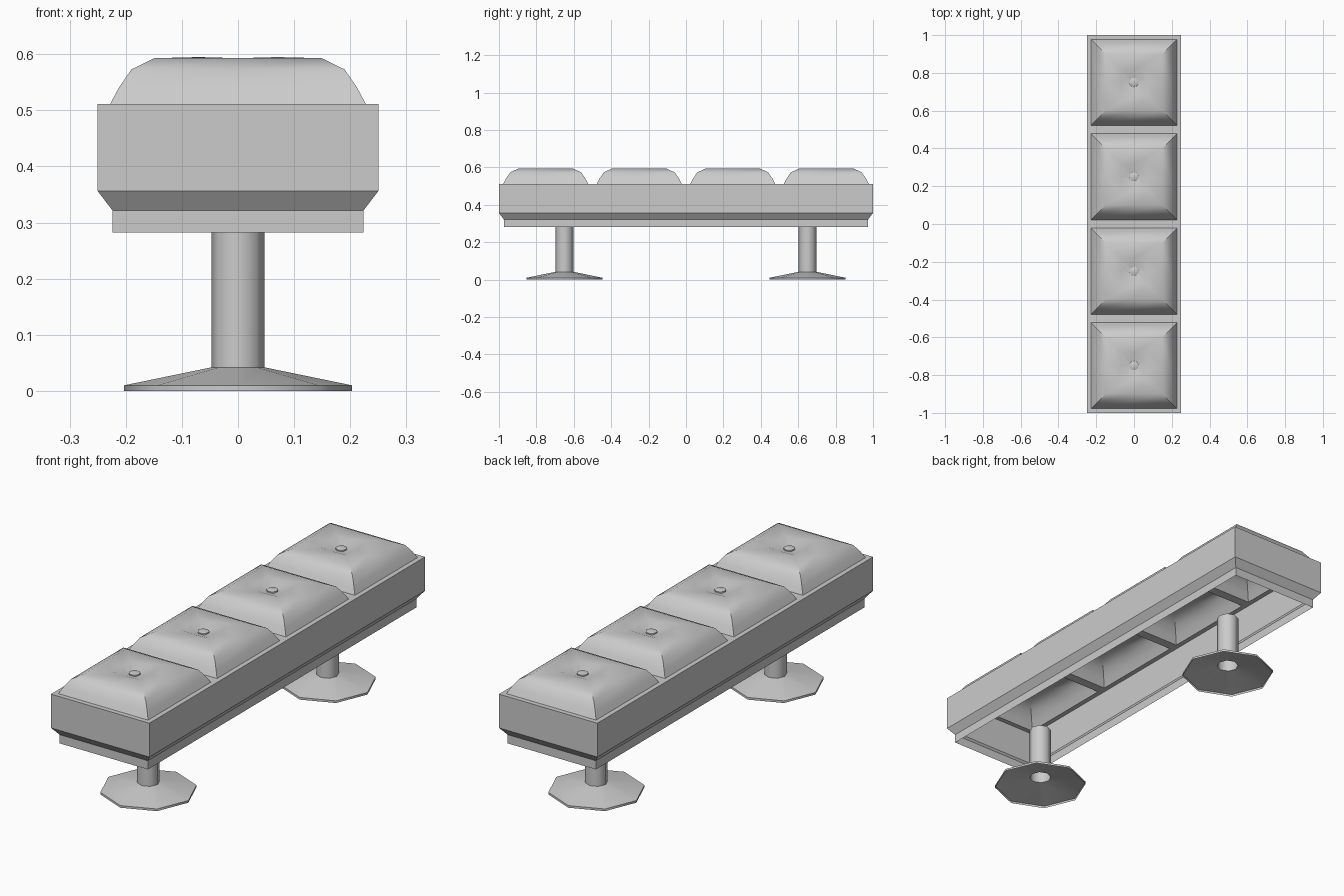
import bpy, bmesh, math
from math import cos, sin, pi

if "Cube" in bpy.data.objects:
    bpy.data.objects.remove(bpy.data.objects["Cube"])


def make_object(name, bm, loc=(0, 0, 0), smooth=None):
    mesh = bpy.data.meshes.new(name)
    bmesh.ops.recalc_face_normals(bm, faces=bm.faces)
    bm.to_mesh(mesh)
    bm.free()
    obj = bpy.data.objects.new(name, mesh)
    obj.location = loc
    bpy.context.collection.objects.link(obj)
    if smooth:
        bpy.ops.object.select_all(action='DESELECT')
        obj.select_set(True)
        bpy.context.view_layer.objects.active = obj
        bpy.ops.object.shade_smooth_by_angle(angle=math.radians(smooth))
    return obj


def loft(bm, rings, cap=False):
    """Join a stack of closed point rings with quads."""
    loops = [[bm.verts.new(p) for p in ring] for ring in rings]
    for a, b in zip(loops, loops[1:]):
        n = len(a)
        for i in range(n):
            bm.faces.new((a[i], a[(i + 1) % n], b[(i + 1) % n], b[i]))
    if cap:
        bm.faces.new(loops[-1])


def rectangle(x, y, z):
    return [(-x, -y, z), (x, -y, z), (x, y, z), (-x, y, z)]


def circle(r, z, n):
    return [(r * cos(2 * pi * i / n), r * sin(2 * pi * i / n), z) for i in range(n)]


def cushion_ring(h, z_corner, z_mid):
    signs = [(-1, -1), (0, -1), (1, -1), (1, 0), (1, 1), (0, 1), (-1, 1), (-1, 0)]
    return [(h * sx, h * sy, z_corner if sx and sy else z_mid) for sx, sy in signs]


HALF = 0.228
SEAT_Y = (-0.75, -0.25, 0.25, 0.75)

# Frame: thin open-bottomed shell, with a top plate open under each cushion
bm = bmesh.new()
loft(bm, [rectangle(0.224, 0.974, 0.282), rectangle(0.224, 0.974, 0.322),
          rectangle(0.25, 1.0, 0.356), rectangle(0.25, 1.0, 0.511)])
xs = [-0.25, -HALF, HALF, 0.25]
ys = [-1.0] + [c + s * HALF for c in SEAT_Y for s in (-1, 1)] + [1.0]
for i in range(len(xs) - 1):
    for j in range(len(ys) - 1):
        if i == 1 and j % 2 == 1:
            continue
        bm.faces.new([bm.verts.new((x, y, 0.511)) for x, y in (
            (xs[i], ys[j]), (xs[i + 1], ys[j]),
            (xs[i + 1], ys[j + 1]), (xs[i], ys[j + 1]))])
bmesh.ops.remove_doubles(bm, verts=bm.verts, dist=1e-4)
make_object("bench_frame", bm)

# Cushions with a tufted centre, each with a button
cushion_profile = [(HALF, 0.511, 0.511), (0.212, 0.541, 0.541), (0.19, 0.573, 0.573),
                   (0.149, 0.593, 0.593), (0.07, 0.595, 0.592), (0.018, 0.574, 0.574)]
for n, y in enumerate(SEAT_Y, 1):
    bm = bmesh.new()
    loft(bm, [cushion_ring(*p) for p in cushion_profile], cap=True)
    make_object(f"cushion_{n}", bm, (0, y, 0), 35)

    bm = bmesh.new()
    loft(bm, [circle(0.024, 0.568, 12), circle(0.024, 0.581, 12),
              circle(0.018, 0.584, 12)], cap=True)
    make_object(f"cushion_button_{n}", bm, (0, y, 0), 35)

# Pedestal legs: hollow eight-sided foot and post
leg_profile = [(0.203, 0.0), (0.203, 0.01), (0.0475, 0.042), (0.0475, 0.284)]
for name, y in (("front_leg", -0.65), ("back_leg", 0.65)):
    bm = bmesh.new()
    loft(bm, [circle(r, z, 8) for r, z in leg_profile])
    make_object(name, bm, (0, y, 0), 50)
